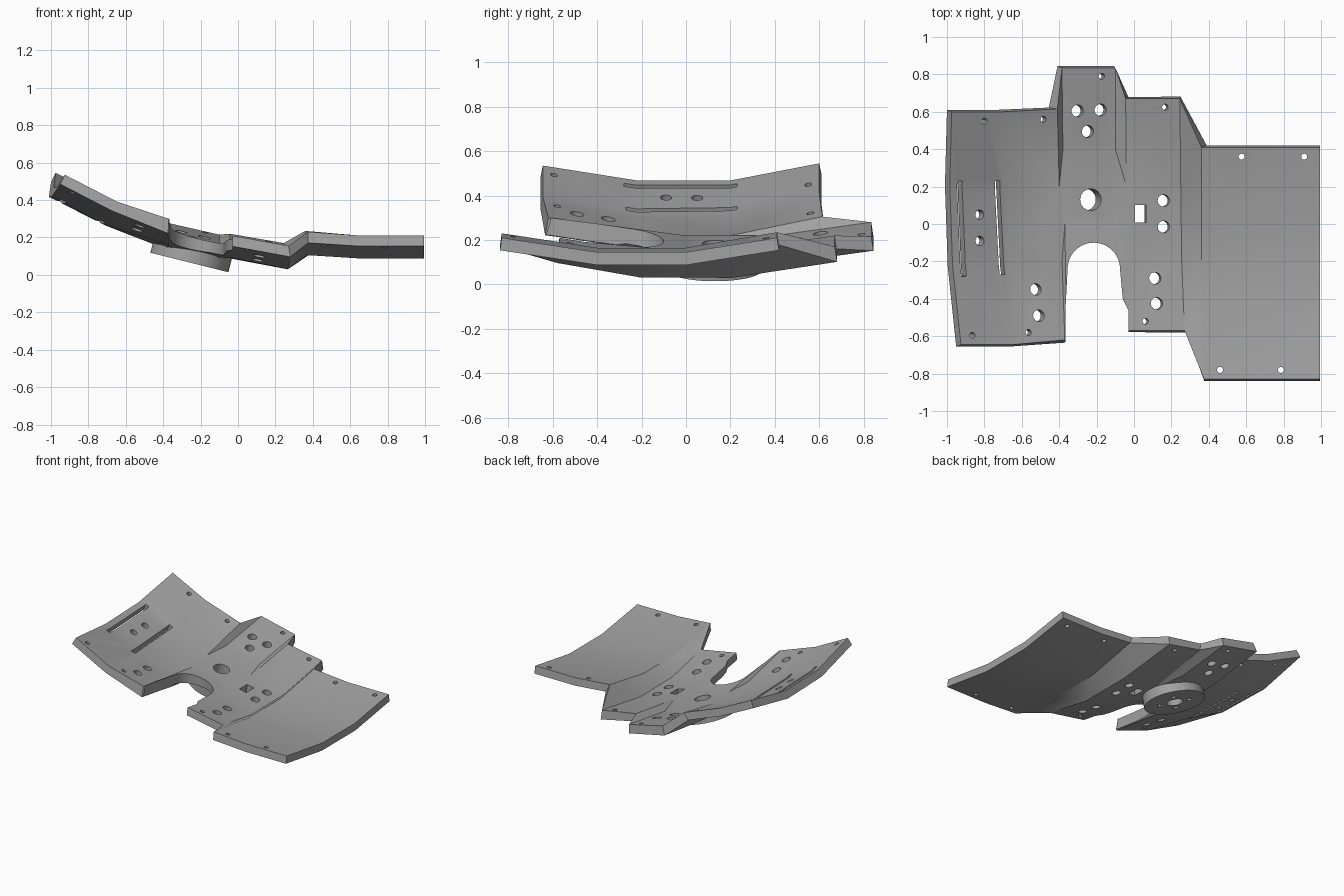
import bpy, bmesh, math
from mathutils import Matrix

cube = bpy.data.objects.get("Cube")
if cube:
    bpy.data.objects.remove(cube, do_unlink=True)

grey = bpy.data.materials.new("mid grey")
grey.use_nodes = True
colour = (0.36, 0.36, 0.36, 1)
grey.diffuse_color = colour
grey.node_tree.nodes["Principled BSDF"].inputs["Base Color"].default_value = colour


def make(name, bm):
    bmesh.ops.recalc_face_normals(bm, faces=bm.faces)
    mesh = bpy.data.meshes.new(name)
    bm.to_mesh(mesh)
    bm.free()
    mesh.materials.append(grey)
    obj = bpy.data.objects.new(name, mesh)
    bpy.context.collection.objects.link(obj)
    return obj


def apply_all(obj):
    bpy.ops.object.select_all(action='DESELECT')
    obj.select_set(True)
    bpy.context.view_layer.objects.active = obj
    for m in list(obj.modifiers):
        bpy.ops.object.modifier_apply(modifier=m.name)


def cut(obj, cutter):
    m = obj.modifiers.new("cut", 'BOOLEAN')
    m.operation, m.solver, m.object = 'DIFFERENCE', 'EXACT', cutter


def tilted(x, y, z, deg):
    return Matrix.Translation((x, y, z)) @ Matrix.Rotation(math.radians(deg), 4, 'Y')


def cylinder(bm, matrix, r, depth, sides=32):
    bmesh.ops.create_cone(bm, cap_ends=True, segments=sides, radius1=r,
                          radius2=r, depth=depth, matrix=matrix)


def prism(bm, outline, z0, z1):
    face = bm.faces.new([bm.verts.new((x, y, z0)) for x, y in outline])
    ext = bmesh.ops.extrude_face_region(bm, geom=[face])
    top = [v for v in ext["geom"] if isinstance(v, bmesh.types.BMVert)]
    bmesh.ops.translate(bm, verts=top, vec=(0, 0, z1 - z0))


# Folded plate: ridge lines across x, each with front end, two bends, back end
outer, inner = (-0.645, -0.22, 0.2, 0.6), (-0.62, -0.2, 0.2, 0.615)
ring, mid = (-0.6, 0, 0.4, 0.835), (-0.57, -0.2, 0.2, 0.67)
side = (-0.83, -0.4, 0, 0.41)
lines = [
    ((-0.925, -0.97, -0.985, -0.975), outer, (0.535, 0.468, 0.468, 0.545)),
    ((-0.65, -0.68, -0.69, -0.7), outer, (0.393, 0.318, 0.318, 0.41)),
    ((-0.37, -0.385, -0.4, -0.41), inner, (0.3, 0.22, 0.22, 0.305)),
    ((-0.36, -0.37, -0.38, -0.385), ring, (0.3, 0.22, 0.22, 0.28)),
    ((-0.1,) * 4, ring, (0.225, 0.15, 0.15, 0.215)),
    ((-0.03, -0.035, -0.04, -0.045), mid, (0.21, 0.15, 0.15, 0.22)),
    ((0.27, 0.255, 0.25, 0.245), mid, (0.155, 0.09, 0.09, 0.17)),
    ((0.375, 0.36, 0.36, 0.36), side, (0.23, 0.165, 0.165, 0.235)),
    ((0.65,) * 4, side, (0.21, 0.145, 0.145, 0.21)),
    ((0.995,) * 4, side, (0.21, 0.145, 0.145, 0.21)),
]
bm = bmesh.new()
rows = [[bm.verts.new(p) for p in zip(*line)] for line in lines]
for a, b in zip(rows, rows[1:]):
    for i in range(3):
        bm.faces.new((a[i], b[i], b[i + 1], a[i + 1]))
plate = make("folded_plate", bm)
if plate.data.polygons[0].normal.z < 0:
    plate.data.flip_normals()
solid = plate.modifiers.new("thickness", 'SOLIDIFY')
solid.thickness, solid.offset, solid.use_even_offset = 0.057, -1, True
apply_all(plate)

# Round boss under the plate
bm = bmesh.new()
cylinder(bm, tilted(-0.25, 0.13, 0.105, 14), 0.215, 0.08, 64)
boss = make("round_boss", bm)

# Through holes: (x, y, z, tilt, radius)
holes = [(-0.24, 0.13, 0.15, 14, 0.058)]
holes += [(-0.83, y, 0.38, 25, 0.025) for y in (0.05, -0.09)]
holes += [(-0.53, -0.35, 0.28, 18, 0.031), (-0.515, -0.49, 0.3, 18, 0.031)]
holes += [(x, y, 0.22, 14, 0.032) for x, y in
          ((-0.305, 0.605), (-0.175, 0.61), (-0.243, 0.495))]
holes += [(x, y, 0.12, 10, 0.032) for x, y in
          ((0.16, 0.125), (0.16, -0.015), (0.11, -0.29), (0.115, -0.425))]
# Small screw holes
holes += [(x, y, z, t, 0.016) for x, y, z, t in (
    (-0.8, 0.55, 0.45, 25), (-0.485, 0.56, 0.32, 18),
    (-0.865, -0.595, 0.49, 25), (-0.565, -0.58, 0.35, 18),
    (-0.175, 0.79, 0.22, 14), (0.165, 0.625, 0.17, 10), (0.06, -0.52, 0.18, 10),
    (0.575, 0.36, 0.19, 0), (0.91, 0.36, 0.19, 0),
    (0.46, -0.78, 0.19, 0), (0.785, -0.78, 0.19, 0))]
bm = bmesh.new()
for x, y, z, tilt, r in holes:
    cylinder(bm, tilted(x, y, z, tilt), r, 0.3)

# Long slots and the square window
for x, y, z, tilt, turn, w, h in ((-0.928, -0.025, 0.43, 25, 2.2, 0.03, 0.51),
                                  (-0.722, -0.02, 0.33, 20, 3, 0.03, 0.5),
                                  (0.035, 0.055, 0.13, 10, 0, 0.06, 0.095)):
    m = tilted(x, y, z, tilt) @ Matrix.Rotation(math.radians(turn), 4, 'Z')
    bmesh.ops.create_cube(bm, size=1, matrix=m @ Matrix.Diagonal((w, h, 0.3, 1)))

# Arched notch in the front edge
arch = [(-0.215 + 0.14 * math.cos(a), -0.24 + 0.14 * math.sin(a))
        for a in (math.pi * i / 24 for i in range(25))]
arch += [(-0.365, -0.43), (-0.365, -0.9), (-0.03, -0.9), (-0.03, -0.46), (-0.06, -0.4)]
prism(bm, arch, -0.2, 0.7)
cutter = make("hole_cutter", bm)

# Blind holes around the boss centre
bm = bmesh.new()
for i in range(4):
    spin = Matrix.Rotation(math.pi * (i / 2 + 0.25), 4, 'Z')
    cylinder(bm, tilted(-0.26, 0.13, 0.065, 14) @ spin
             @ Matrix.Translation((0.105, 0, 0)), 0.018, 0.08, 24)
boss_cutter = make("boss_hole_cutter", bm)

cut(plate, cutter)
cut(boss, cutter)
cut(boss, boss_cutter)
for obj in (plate, boss):
    apply_all(obj)
    bpy.ops.object.shade_smooth_by_angle(angle=math.radians(25))
for c in (cutter, boss_cutter):
    c.hide_render = True
    c.hide_set(True)
    bpy.data.objects.remove(c, do_unlink=True)
